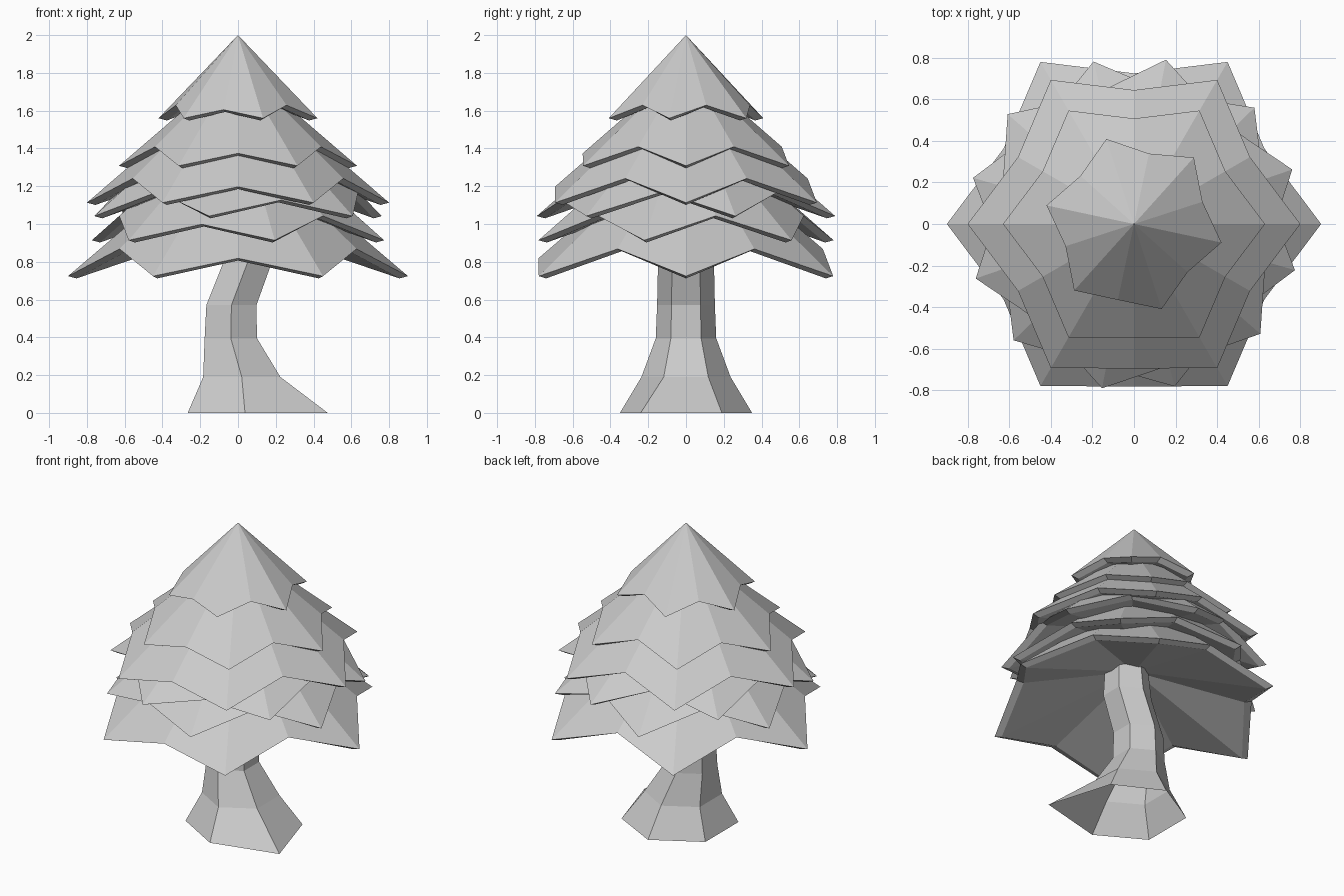
import bpy
from math import cos, sin, radians

if "Cube" in bpy.data.objects:
    bpy.data.objects.remove(bpy.data.objects["Cube"])


def make_object(name, verts, faces):
    mesh = bpy.data.meshes.new(name)
    mesh.from_pydata(verts, [], faces)
    mesh.update()
    obj = bpy.data.objects.new(name, mesh)
    bpy.context.collection.objects.link(obj)
    return obj


def polar(r, deg, z, cx=0.0):
    return (cx + r * cos(radians(deg)), r * sin(radians(deg)), z)


def foliage_tier(name, radius, z_tip, z_apex, turn, thick=0.045):
    """Six-pointed cone with a shallow underside: low tips, raised notches."""
    outer, inner = [], []
    for i in range(12):
        a = i * 30
        drop = 0.012
        if i % 2 == 0:
            r, z = radius, z_tip
        elif i == 9:  # the filled-out front notch
            r, z = radius * 0.868, z_tip + radius * 0.105
        else:
            r, z = radius * 0.805, z_tip + radius * 0.16
        outer.append(polar(r, a + turn, z))
        inner.append(polar(r - thick, a + turn, z - drop))
    z_ceiling = z_tip + radius * 0.31
    verts = outer + inner + [(0, 0, z_apex), (0, 0, z_ceiling)]
    faces = []
    for i in range(12):
        j = (i + 1) % 12
        faces += [(i, j, 24), (12 + j, 12 + i, 25), (j, i, 12 + i, 12 + j)]
    return make_object(name, verts, faces)


# Foliage tiers: radius, tip height, apex height, turn
tiers = [
    (0.90, 0.724, 1.49, 0),
    (0.805, 0.914, 1.60, -16),
    (0.805, 1.042, 1.73, 19),
    (0.80, 1.113, 1.80, 0),
    (0.63, 1.308, 1.85, 0),
    (0.43, 1.56, 2.00, -12),
]
for n, tier in enumerate(tiers, 1):
    foliage_tier(f"foliage_tier_{n}", *tier)

# Bent hexagonal trunk, open at both ends: height, centre x, radius
rings = [(0, 0.037, 0.35), (0.19, 0.02, 0.236), (0.395, -0.038, 0.16),
         (0.57, -0.035, 0.153), (0.80, 0.052, 0.148), (1.03, 0.06, 0.13)]
verts = [polar(r, 30 + 60 * k, z, cx) for z, cx, r in rings for k in range(6)]
verts[5] = (0.475, -0.24, 0)  # root pulled outward
verts[0] = (0.345, 0.19, 0)
faces = []
for s in range(len(rings) - 1):
    for k in range(6):
        a, b = s * 6 + k, s * 6 + (k + 1) % 6
        faces.append((a, b, b + 6, a + 6))
make_object("trunk", verts, faces)
